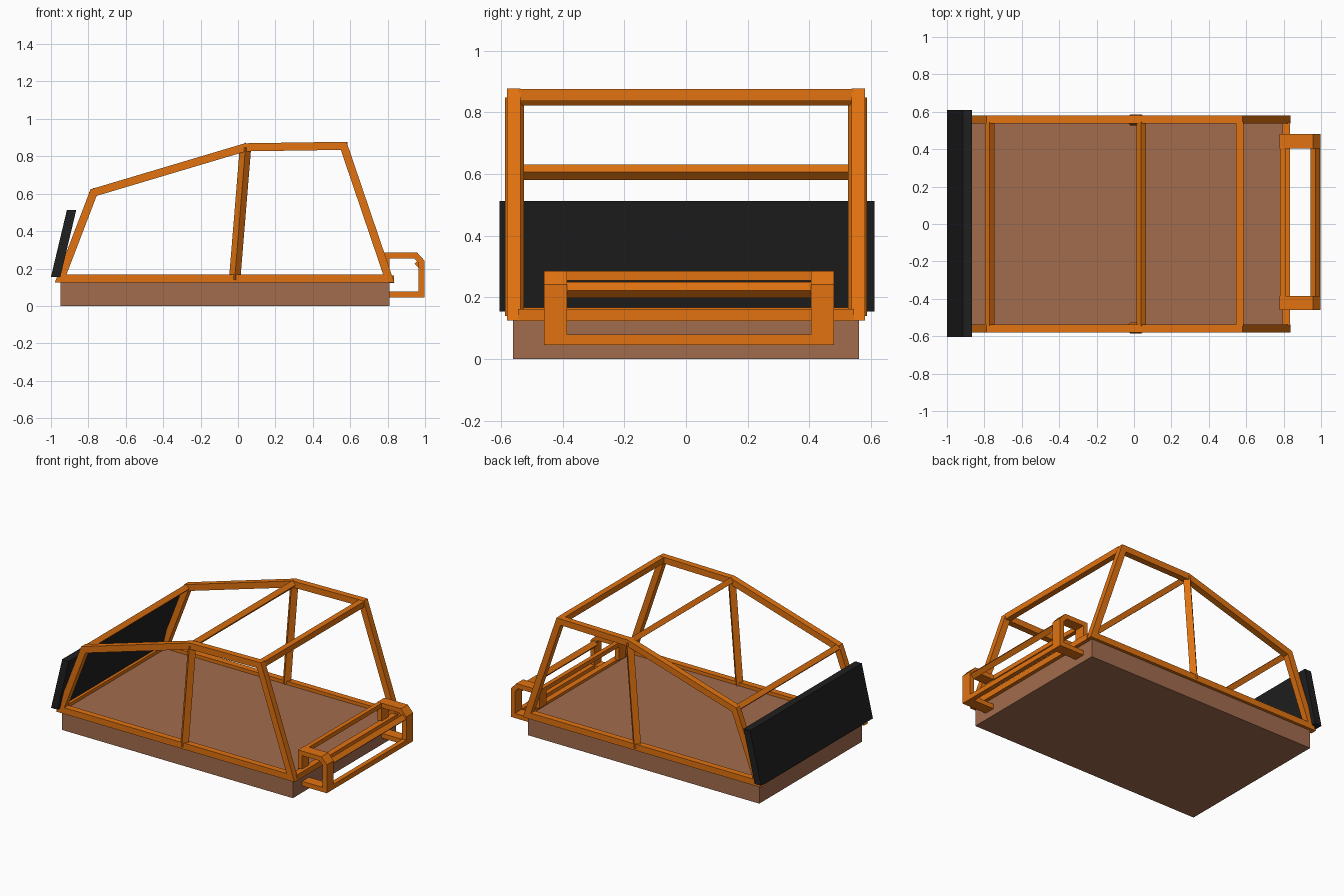
import bpy, bmesh, math
from mathutils import Vector, Matrix

cube = bpy.data.objects.get("Cube")
if cube:
    bpy.data.objects.remove(cube, do_unlink=True)


def material(name, rgb):
    m = bpy.data.materials.new(name)
    m.use_nodes = True
    m.diffuse_color = (*rgb, 1)
    m.node_tree.nodes["Principled BSDF"].inputs["Base Color"].default_value = (*rgb, 1)
    return m


ORANGE = material("orange paint", (0.75, 0.17, 0.005))
BROWN = material("brown floor", (0.36, 0.15, 0.075))
BLACK = material("black panel", (0.014, 0.014, 0.014))


def finish(name, bm, mat):
    bmesh.ops.recalc_face_normals(bm, faces=bm.faces)
    mesh = bpy.data.meshes.new(name)
    bm.to_mesh(mesh)
    bm.free()
    mesh.materials.append(mat)
    ob = bpy.data.objects.new(name, mesh)
    bpy.context.collection.objects.link(ob)
    return ob


def box(name, low, high, mat):
    low, high = Vector(low), Vector(high)
    bm = bmesh.new()
    bmesh.ops.create_cube(bm, size=1, matrix=Matrix.Translation((low + high) / 2)
                          @ Matrix.Diagonal((*(high - low), 1)))
    return finish(name, bm, mat)


def beam(name, a, b, width, roll, mat=ORANGE):
    """Square bar between two points, turned about its own axis."""
    a, b = Vector(a), Vector(b)
    axis = b - a
    bm = bmesh.new()
    bmesh.ops.create_cube(bm, size=1, matrix=Matrix.Translation((a + b) / 2)
                          @ axis.to_track_quat('Z', 'Y').to_matrix().to_4x4()
                          @ Matrix.Rotation(math.radians(roll), 4, 'Z')
                          @ Matrix.Diagonal((width, width, axis.length, 1)))
    return finish(name, bm, mat)


def strap(name, path, thick, y0, y1, closed, mat=ORANGE):
    """Mitred bar following a path in the side plane, from y0 to y1."""
    pts = [Vector(p) for p in path]
    n = len(pts)
    bm = bmesh.new()
    rings = []
    for i, p in enumerate(pts):
        dirs = []
        if closed or i > 0:
            dirs.append((p - pts[i - 1]).normalized())
        if closed or i < n - 1:
            dirs.append((pts[(i + 1) % n] - p).normalized())
        normals = [Vector((-d.y, d.x)) for d in dirs]
        miter = sum(normals, Vector((0, 0))).normalized()
        miter *= thick / 2 / miter.dot(normals[0])
        rings.append([bm.verts.new((q.x, y, q.y)) for q, y in
                      ((p + miter, y0), (p + miter, y1), (p - miter, y1), (p - miter, y0))])
    for i in range(n if closed else n - 1):
        r, s = rings[i], rings[(i + 1) % n]
        for k in range(4):
            bm.faces.new((r[k], r[(k + 1) % 4], s[(k + 1) % 4], s[k]))
    if not closed:
        bm.faces.new(rings[0])
        bm.faces.new(rings[-1])
    return finish(name, bm, mat)


# Floor slab
box("floor_slab", (-0.95, -0.56, 0), (0.81, 0.56, 0.145), BROWN)

# Side frames with leaning middle posts
rear_low, rear_top = (-0.948, 0.147), (-0.772, 0.606)
mid_low, mid_top = (-0.018, 0.14), (0.04, 0.848)
front_top, front_low = (0.565, 0.856), (0.806, 0.147)
BAR = 0.043
for side, s in (("left", 1), ("right", -1)):
    ys = sorted((s * 0.537, s * 0.58))
    strap(side + "_side_frame", [rear_low, rear_top, mid_top, front_top, front_low],
          BAR, ys[0], ys[1], True)
    y = s * 0.556
    beam(side + "_middle_post", (mid_low[0], y, mid_low[1]), (mid_top[0], y, mid_top[1]),
         BAR, 45)

# Cross bars joining the two sides
for name, (x, z), roll in (("rear_low_crossbar", rear_low, 0),
                           ("rear_top_crossbar", rear_top, 45),
                           ("middle_crossbar", mid_top, 40),
                           ("front_top_crossbar", front_top, 0),
                           ("front_low_crossbar", (0.815, 0.143), 0)):
    beam(name, (x, -0.545, z), (x, 0.545, z), 0.036 if roll else 0.04, roll)

# Leaning panel at the tail
bm = bmesh.new()
outline = [(-1.0, 0.155), (-0.95, 0.155), (-0.865, 0.512), (-0.915, 0.512)]
face = bm.faces.new([bm.verts.new((x, -0.605, z)) for x, z in outline])
grown = bmesh.ops.extrude_face_region(bm, geom=[face])
bmesh.ops.translate(bm, vec=(0, 1.215, 0),
                    verts=[v for v in grown["geom"] if isinstance(v, bmesh.types.BMVert)])
finish("tail_panel", bm, BLACK)

# Bumper: two bent straps and the bars between them
bend = [(0.795, 0.16), (0.795, 0.27), (0.95, 0.27), (0.982, 0.235), (0.982, 0.062), (0.8, 0.062)]
for side, y in (("left", 0.405), ("right", -0.46)):
    strap(side + "_bumper_strap", bend, 0.032, y, y + 0.075, False)
box("bumper_inner_bar", (0.78, -0.39, 0.255), (0.81, 0.41, 0.285), ORANGE)
box("bumper_lower_bar", (0.966, -0.39, 0.046), (0.998, 0.41, 0.08), ORANGE)
strap("bumper_upper_bar", [(0.957, 0.238), (0.982, 0.211)], 0.036, -0.39, 0.41, False)
